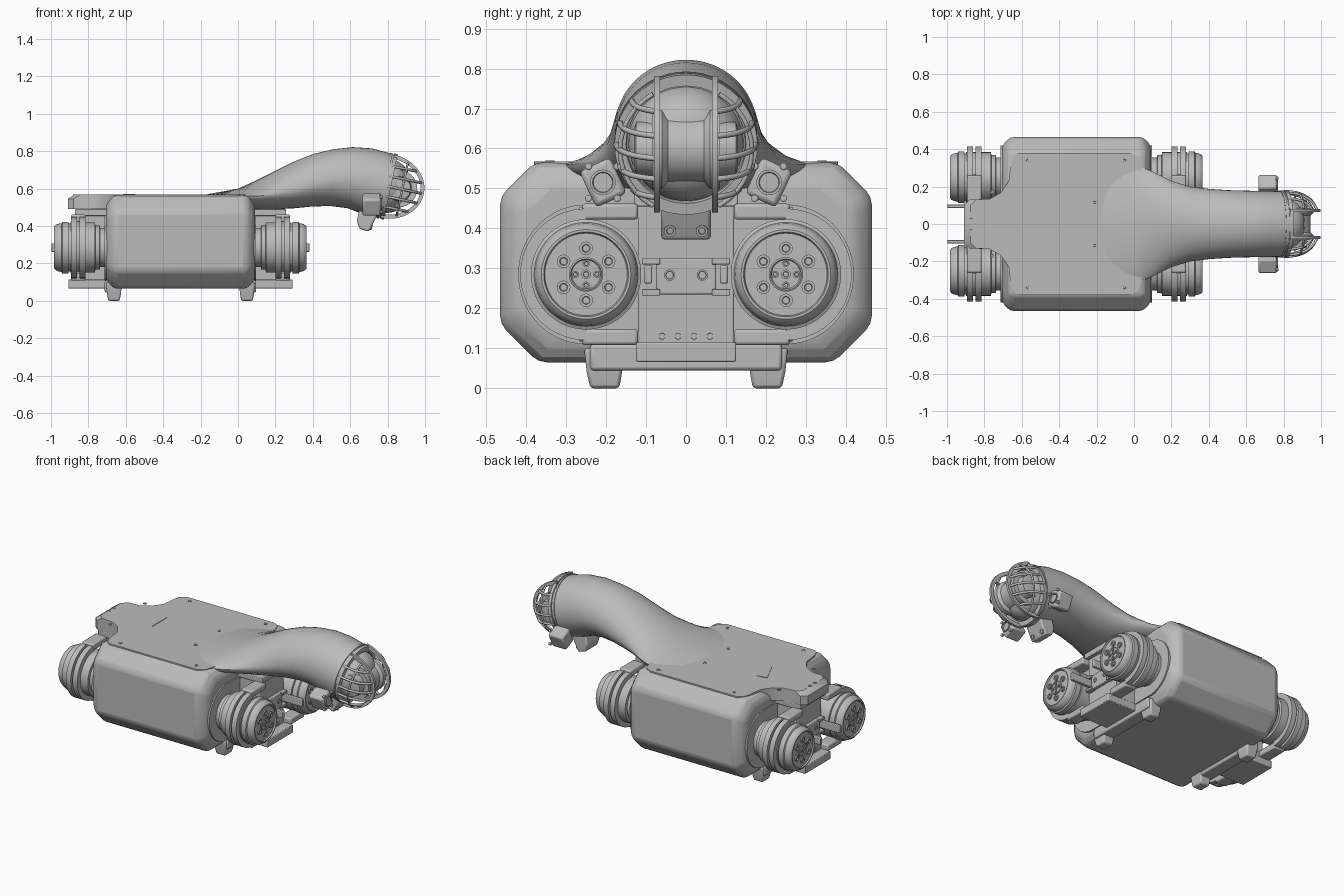
import bpy, bmesh
from math import sin, cos, pi, radians, acos, sqrt
from mathutils import Vector, Matrix

old = bpy.data.objects.get("Cube")
if old:
    bpy.data.objects.remove(old, do_unlink=True)

GREY = (0.5, 0.5, 0.5, 1)
grey = bpy.data.materials.new("shell grey")
grey.use_nodes = True
grey.diffuse_color = GREY
grey.node_tree.nodes["Principled BSDF"].inputs["Base Color"].default_value = GREY

MID = -0.3075          # centre of the torso along x
TILT = radians(12)     # downward tilt of the head


def finish(name, bm, bevel=0):
    bmesh.ops.recalc_face_normals(bm, faces=bm.faces)
    me = bpy.data.meshes.new(name)
    bm.to_mesh(me)
    bm.free()
    me.materials.append(grey)
    me.shade_smooth()
    me.set_sharp_from_angle(angle=radians(32))
    ob = bpy.data.objects.new(name, me)
    bpy.context.scene.collection.objects.link(ob)
    if bevel:
        mod = ob.modifiers.new("edge", 'BEVEL')
        mod.width, mod.segments, mod.limit_method = bevel, 2, 'ANGLE'
    return ob


def loft(name, rings, bevel=0, closed=False):
    """Skin equal-length rings of points, capping both ends unless closed."""
    bm = bmesh.new()
    vs = [[bm.verts.new(p) for p in r] for r in rings]
    n = len(vs[0])
    pairs = list(zip(vs, vs[1:])) + ([(vs[-1], vs[0])] if closed else [])
    for a, b in pairs:
        for i in range(n):
            j = (i + 1) % n
            bm.faces.new((a[i], a[j], b[j], b[i]))
    if not closed:
        bm.faces.new(vs[0])
        bm.faces.new(vs[-1])
    return finish(name, bm, bevel)


def box(name, lo, hi, bevel=0.004, rot=0):
    lo, hi = Vector(lo), Vector(hi)
    size = hi - lo
    size = Vector([abs(c) for c in size])
    bm = bmesh.new()
    m = Matrix.Translation((lo + hi) / 2) @ Matrix.Rotation(rot, 4, 'X') @ Matrix.Diagonal((*size, 1))
    bmesh.ops.create_cube(bm, size=1, matrix=m)
    return finish(name, bm, bevel)


def lathe(name, profile, origin, axis, seg=48):
    """Revolve (distance, radius) pairs around an axis."""
    m = Matrix.Translation(origin) @ Vector(axis).to_track_quat('Z', 'Y').to_matrix().to_4x4()
    return loft(name, [[m @ Vector((r * cos(2 * pi * i / seg), r * sin(2 * pi * i / seg), d))
                        for i in range(seg)] for d, r in profile])


def head(u, y, v):
    """Point in the tilted head frame: u forward, v up."""
    return Vector((0.79 + u * cos(TILT) + v * sin(TILT), y, 0.615 - u * sin(TILT) + v * cos(TILT)))


def rod(name, points, radius):
    cu = bpy.data.curves.new(name, 'CURVE')
    cu.dimensions = '3D'
    cu.bevel_depth, cu.bevel_resolution, cu.use_fill_caps = radius, 2, True
    sp = cu.splines.new('POLY')
    sp.points.add(len(points) - 1)
    for p, co in zip(sp.points, points):
        p.co = (*co, 1)
    cu.materials.append(grey)
    bpy.context.scene.collection.objects.link(bpy.data.objects.new(name, cu))


# Torso shell: chamfered octagon along x, with chamfered ends
def octagon(x, inset):
    half = [(0.37, 0.065), (0.465, 0.16), (0.465, 0.48), (0.38, 0.565)]
    pts = half + [(-y, z) for y, z in reversed(half)]
    return [(x, y * (1 - inset / 0.465), 0.315 + (z - 0.315) * (1 - inset / 0.25)) for y, z in pts]

loft("torso_shell", [octagon(MID - 0.3975, 0.045), octagon(MID - 0.355, 0),
                     octagon(MID + 0.355, 0), octagon(MID + 0.3975, 0.045)], 0.02)

# Top cover with its rear tongue
edge = [(-0.91, 0.1), (-0.88, 0.13), (-0.77, 0.135), (-0.71, 0.17), (-0.67, 0.23),
        (-0.66, 0.32), (-0.645, 0.36), (-0.62, 0.38), (-0.02, 0.38), (0.02, 0.36), (0.04, 0.31)]
outline = edge + [(x, -y) for x, y in reversed(edge)]
loft("top_cover", [[(x, y, 0.49) for x, y in outline],
                   [(x, y, 0.545) for x, y in outline],
                   [(x + (0.035 if x < -0.85 else 0), y, 0.568) for x, y in outline]])

# Cover screws and marker
for x, y in [(-0.57, 0.34), (-0.05, 0.34), (-0.21, 0.115), (-0.76, 0.17), (-0.87, 0.025)]:
    for s in (1, -1):
        lathe("cover_screw", [(0, 0.011), (0.003, 0.011), (0.003, 0.007), (0.001, 0.006)],
              (x, y * s, 0.567), (0, 0, 1), 16)
tri = [(-0.615, 0.08), (-0.55, 0.09), (-0.55, -0.06)]
loft("cover_marker", [[(x, y, z) for x, y in tri] for z in (0.565, 0.571)])

# Neck: rows are x, half width, top, middle, bottom, flare, tilt
SECTIONS = [(-0.18, 0.30, 0.567, 0.555, 0.50, 2, 0), (0.0, 0.32, 0.60, 0.56, 0.50, 2.2, 0),
            (0.1, 0.28, 0.645, 0.56, 0.49, 1.8, 0), (0.2, 0.23, 0.695, 0.57, 0.49, 1.35, 0),
            (0.3, 0.20, 0.745, 0.59, 0.495, 1.1, 0), (0.4, 0.188, 0.785, 0.62, 0.505, 1, 0),
            (0.5, 0.181, 0.81, 0.645, 0.507, 1, 0.03), (0.6, 0.178, 0.822, 0.65, 0.495, 1, 0.08),
            (0.69, 0.177, 0.815, 0.637, 0.465, 1, 0.15), (0.785, 0.175, 0.787, 0.615, 0.443, 1, 0.213)]
rings = []
for x, w, top, mid, bot, flare, tilt in SECTIONS:
    ring = []
    for i in range(48):
        c, s = cos(2 * pi * i / 48), sin(2 * pi * i / 48)
        dz = (top - mid) * s ** flare if s > 0 else (mid - bot) * s
        ring.append((x + dz * tilt, w * c, mid + dz))
    rings.append(ring)
loft("neck", rings)

# Collar and lens housing at the end of the neck
forward = (cos(TILT), 0, -sin(TILT))
lathe("neck_collar", [(-0.012, 0.17), (-0.012, 0.179), (0.0, 0.179), (0.0, 0.173), (0.008, 0.173),
                      (0.008, 0.179), (0.028, 0.179), (0.028, 0.15), (0.01, 0.148)], head(0, 0, 0), forward)
lathe("lens_housing", [(0, 0.145), (0.035, 0.142), (0.07, 0.128), (0.1, 0.1), (0.115, 0.06)],
      head(0, 0, 0), forward)
lathe("head_drum", [(-0.13, 0.05), (-0.125, 0.065), (-0.085, 0.07), (-0.085, 0.1), (-0.06, 0.1),
                    (-0.045, 0.085), (0.045, 0.085), (0.06, 0.1), (0.085, 0.1), (0.085, 0.07),
                    (0.125, 0.065), (0.13, 0.05)], head(0.07, 0, 0), (0, 1, 0))

# Head guard: two hoops and side ribs
for s in (1, -1):
    hoop = []
    for i in range(33):
        t = pi * (i / 32 - 0.5)
        hoop.append([head(0.01 + a * cos(t), s * y, b * sin(t))
                     for a, b, y in ((0.198, 0.172, 0.065), (0.198, 0.172, 0.08),
                                     (0.178, 0.15, 0.08), (0.178, 0.15, 0.065))])
    loft("guard_hoop", hoop)
    for v in (-0.11, -0.055, 0, 0.055, 0.11):
        w, reach = sqrt(0.174 ** 2 - v * v), 0.19 * sqrt(1 - (v / 0.172) ** 2)
        stop = acos((0.072 / w) ** (1 / 0.75))
        rod("guard_rib", [head(0.01 + reach * sin(stop * k / 12) ** 0.85, s * w * cos(stop * k / 12) ** 0.75, v)
                          for k in range(13)], 0.0075)
    band = [head(0.09, s * 0.165 * cos(t), 0.165 * sin(t)) for t in [radians(a) for a in range(-60, 61, 10)]]
    rod("guard_band", band, 0.006)
    # Sensor pods beside the neck
    box("side_pod", (0.665, s * 0.165, 0.465), (0.765, s * 0.25, 0.565), 0.012, s * radians(-25))
    lathe("pod_lens", [(0, 0.032), (0.008, 0.032), (0.008, 0.026), (0.002, 0.024)],
          (0.763, s * 0.208, 0.515), (1, 0, 0), 24)
    for dy in (-0.036, 0.036):
        for dz in (-0.04, 0.04):
            lathe("pod_bolt", [(0, 0.009), (0.012, 0.009), (0.014, 0.006)],
                  (0.758, s * 0.208 + dy, 0.515 + dz), (1, 0, 0), 12)
    # Chin bolts
    lathe("chin_bolt", [(0, 0.015), (0.008, 0.015), (0.008, 0.009), (0.003, 0.008)],
          (0.71, s * 0.04, 0.395), (1, 0, -0.3), 20)

chin = [(0.635, 0.43), (0.65, 0.385), (0.70, 0.37), (0.73, 0.43), (0.75, 0.475), (0.65, 0.49)]
loft("chin_bracket", [[(x, y, z) for x, z in chin] for y in (-0.062, 0.062)], 0.008)

# Both ends of the torso: motors, clamps, brackets and feet
for e in (1, -1):
    def X(d):
        return MID + e * d

    stadium = []
    for i in range(50):
        t = 2 * pi * i / 50 + pi / 50
        stadium.append((0.25 * (1 if cos(t) > 0 else -1) + 0.17 * cos(t), 0.285 + 0.175 * sin(t)))
    loft("end_plate", [[(X(d), y, z) for y, z in stadium] for d in (0.39, 0.405)])
    box("centre_block", (X(0.38), -0.12, 0.1), (X(0.54), 0.12, 0.49))
    box("centre_face", (X(0.53), -0.075, 0.235), (X(0.56), 0.075, 0.325))
    box("lower_block", (X(0.38), -0.125, 0.066), (X(0.6), 0.125, 0.115))
    box("upper_shelf", (X(0.38), -0.13, 0.455), (X(0.565), 0.13, 0.49))
    box("foot_bar", (X(0.32), -0.24, 0.045), (X(0.405), 0.24, 0.11), 0.008)
    for i in range(4):
        y = -0.06 + i * 0.04
        lathe("socket", [(0, 0.013), (0.008, 0.013), (0.008, 0.008), (0.002, 0.007)],
              (X(0.535), y, 0.13), (e, 0, 0), 16)

    for s in (1, -1):
        origin = (MID, s * 0.25, 0.285)
        lathe("motor", [(0.39, 0.105), (0.43, 0.105), (0.432, 0.118), (0.455, 0.118), (0.457, 0.134),
                        (0.59, 0.134), (0.592, 0.128), (0.598, 0.128), (0.6, 0.138), (0.632, 0.138),
                        (0.636, 0.13), (0.655, 0.127), (0.668, 0.12), (0.675, 0.112), (0.675, 0.106),
                        (0.667, 0.103)], origin, (e, 0, 0), 64)
        lathe("motor_hub", [(0.66, 0.043), (0.672, 0.043), (0.674, 0.039), (0.67, 0.036)],
              origin, (e, 0, 0), 32)
        bolts = [(0.065, 0.017, k * pi / 3 + pi / 2) for k in range(6)]
        bolts += [(0.027, 0.009, k * pi / 2) for k in range(4)] + [(0, 0.012, 0)]
        for r, size, a in bolts:
            lathe("motor_bolt", [(0.66, size), (0.675, size), (0.675, size * 0.6), (0.669, size * 0.5)],
                  (MID, s * 0.25 + r * cos(a), 0.285 + r * sin(a)), (e, 0, 0), 16)

        # Split clamp around the motor: two arms with a bolted ear above and below
        for k in range(2):
            d0 = 0.508 + k * 0.045
            arc = [radians(a) for a in range(-90, 91, 9)]
            loft("clamp_arm", [[(X(d), s * (0.25 + r * cos(t)), 0.285 + r * sin(t))
                                for d, r in ((d0, 0.125), (d0, 0.165), (d0 + 0.032, 0.165), (d0 + 0.032, 0.125))]
                               for t in arc])
        for z in (0.108, 0.422):
            box("clamp_ear", (X(0.508), s * 0.12, z), (X(0.585), s * 0.26, z + 0.04), 0.008)
            lathe("clamp_bolt", [(0, 0.011), (0.006, 0.011), (0.006, 0.006)],
                  (X(0.5465), s * 0.26, z + 0.02), (0, s, 0), 16)
        # Cable tabs, centre holes and feet
        box("cable_tab", (X(0.53), s * 0.085, 0.262), (X(0.69), s * 0.105, 0.308))
        for z in (0.24, 0.318):
            box("tab_clip", (X(0.53), s * 0.065, z - 0.008), (X(0.57), s * 0.11, z + 0.008), 0.002)
        lathe("face_socket", [(0, 0.014), (0.006, 0.014), (0.006, 0.01), (0.001, 0.009)],
              (X(0.558), s * 0.041, 0.283), (e, 0, 0), 20)
        loft("foot", [[(X(d), s * y, z) for d, y in ((0.313 + i, 0.155 + i), (0.398 - i, 0.155 + i),
                                                     (0.398 - i, 0.255 - i * 1.3), (0.313 + i, 0.255 - i * 1.3))]
                      for z, i in ((0.1, 0), (0.04, 0.005), (0.0, 0.012))], 0.008)
